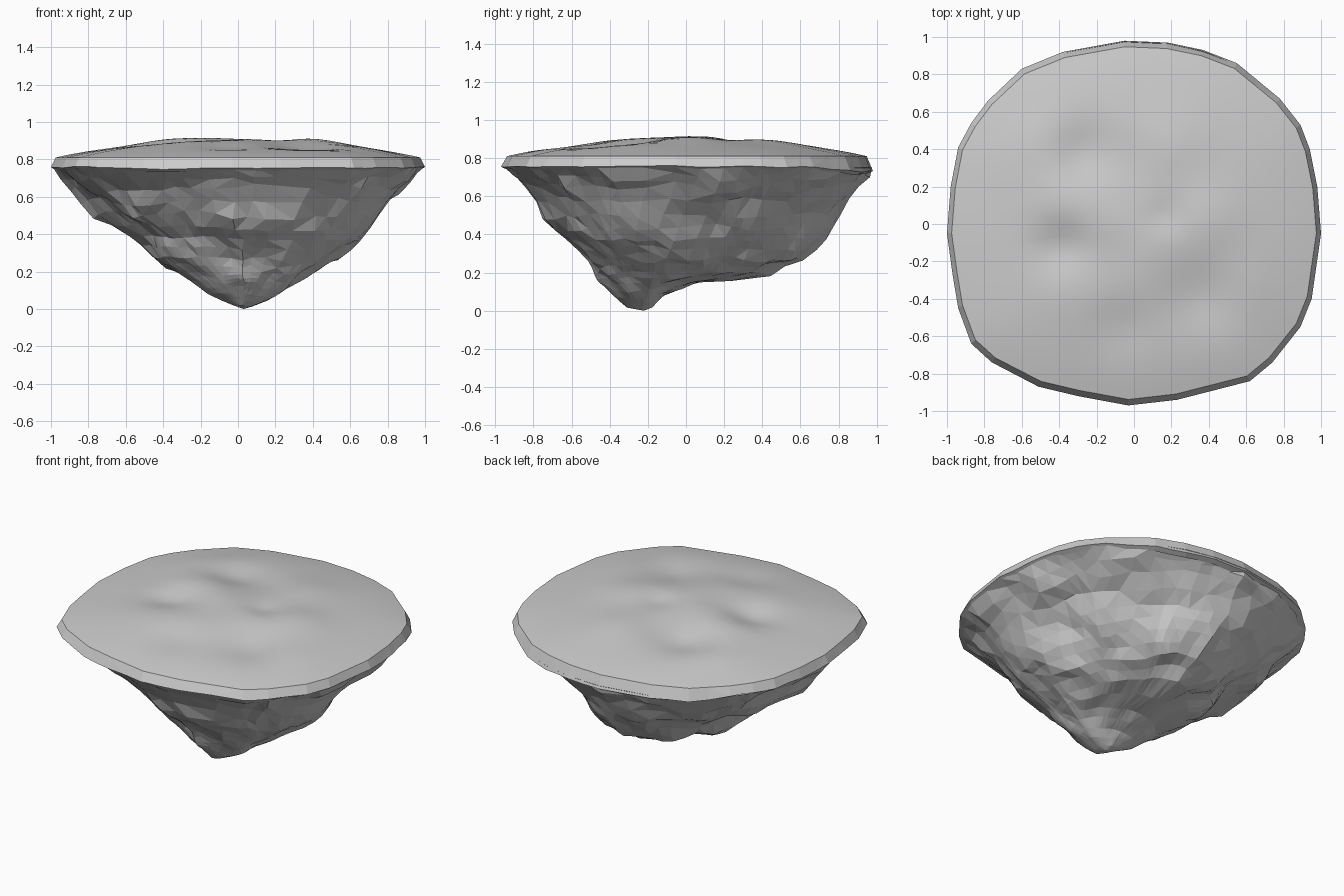
import bpy, bmesh, math
from mathutils import Vector, noise

if "Cube" in bpy.data.objects:
    bpy.data.objects.remove(bpy.data.objects["Cube"], do_unlink=True)

stone = bpy.data.materials.new("stone grey")
stone.use_nodes = True
stone.diffuse_color = (0.6, 0.6, 0.6, 1)
stone.node_tree.nodes["Principled BSDF"].inputs["Base Color"].default_value = (0.6, 0.6, 0.6, 1)

# Plan outline of the slab, counter-clockwise from +x
OUTLINE = [(1, -.05), (.98, .2), (.94, .4), (.89, .53), (.78, .67), (.55, .86), (.37, .93),
           (.18, .97), (-.05, .98), (-.38, .92), (-.6, .83), (-.78, .66), (-.87, .54),
           (-.94, .41), (-.98, .2), (-1, -.05), (-.97, -.27), (-.94, -.45), (-.87, -.64),
           (-.76, -.74), (-.51, -.87), (-.3, -.92), (-.03, -.97), (.23, -.94), (.62, -.84),
           (.74, -.74), (.89, -.55), (.95, -.4)]
# Rock sections: height, left, right, front and back reach
SECTIONS = [(.75, -.985, .985, -.955, .97), (.65, -.88, .89, -.85, .91),
            (.5, -.77, .755, -.75, .82), (.38, -.57, .66, -.63, .73),
            (.27, -.47, .55, -.53, .63), (.2, -.34, .42, -.48, .45),
            (.15, -.26, .33, -.45, .06), (.08, -.17, .22, -.39, -.1),
            (.015, -.03, .08, -.31, -.17)]
# Top swells: x, y, radius, height
SWELLS = [(-.35, .1, .2, .03), (-.12, 0, .17, .02), (.1, -.1, .17, .015), (.4, .02, .2, .03),
          (.17, .04, .1, -.015), (-.27, .38, .15, -.035), (-.5, .45, .2, .015),
          (.2, .42, .2, .02), (-.02, .35, .14, -.01), (-.4, -.12, .14, -.035),
          (-.3, -.36, .2, .015), (-.02, -.32, .2, .015), (.35, -.4, .18, -.03),
          (-.05, -.55, .15, -.015), (.6, -.3, .2, .01)]


def refine(points):
    """Insert a midpoint after each point."""
    out = []
    for a, b in zip(points, points[1:] + points[:1]):
        out += [Vector(a), (Vector(a) + Vector(b)) / 2]
    return out


def loft(name, rings, end=None, flip=False):
    """Skin closed rings of points, optionally ending in a single point."""
    bm = bmesh.new()
    loops = [[bm.verts.new(p) for p in ring] for ring in rings]
    for lower, upper in zip(loops, loops[1:]):
        for i in range(len(lower)):
            j = (i + 1) % len(lower)
            bm.faces.new((lower[i], lower[j], upper[j], upper[i]))
    if end:
        tip = bm.verts.new(end)
        last = loops[-1]
        for i in range(len(last)):
            bm.faces.new((last[i], last[(i + 1) % len(last)], tip))
    if flip:
        bmesh.ops.reverse_faces(bm, faces=bm.faces)
    bmesh.ops.triangulate(bm, faces=bm.faces)
    mesh = bpy.data.meshes.new(name)
    bm.to_mesh(mesh)
    bm.free()
    mesh.materials.append(stone)
    obj = bpy.data.objects.new(name, mesh)
    bpy.context.collection.objects.link(obj)
    return obj


def top_point(p, s):
    x, y = p.x * s * .975, p.y * s * .967
    fade = min(1, (1 - s) * 4)
    z = .81 + .075 * (1 - s ** 3)
    for cx, cy, r, h in SWELLS:
        z += fade * h * math.exp(-((x - cx) ** 2 + (y - cy) ** 2) / r ** 2)
    return Vector((x, y, z))


outline = refine(OUTLINE)

# Rolling top surface
top = loft("top_surface", [[top_point(p, 1 - k / 18) for p in outline] for k in range(18)],
           top_point(outline[0], 0))
for poly in top.data.polygons:
    poly.use_smooth = True

# Bevelled slab edge with an uneven lower lip
lip = [Vector((p.x, p.y, .757 - .03 * max(0, p.y) ** 3 + .015 * noise.noise(Vector((p.x * 4, p.y * 4, 0)))))
       for p in outline]
loft("slab_rim", [[Vector((p.x * .97, p.y * .965, v.z - .015)) for p, v in zip(outline, lip)],
                  lip, [top_point(p, 1) for p in outline]])


# Craggy underside, tapering to an off-centre point with a keel towards the back
def rock_ring(section, strength):
    z, left, right, front, back = section
    depth = 1 - z / .75
    cx, cy = (left + right) / 2, -.23 * depth
    ring = []
    for p in outline:
        # two opposite corners are pinched in, more so lower down
        corner = 2 * p.x * p.y
        pinch = 1 - min(1, depth * 6) * (.07 + .13 * depth) * max(corner, -.4 * corner)
        reach = back - cy if p.y > 0 else cy - front
        q = Vector((cx + pinch * p.x * (right - left) / 2, cy + pinch * p.y * reach / .975, z))
        n = noise.noise_vector(q * 4) + .6 * noise.noise_vector(q * 9)
        ring.append(q + n * strength)
    return ring


rings = []
for k, (a, b) in enumerate(zip(SECTIONS, SECTIONS[1:])):
    for t in (0, .5):
        mix = [u + (v - u) * t for u, v in zip(a, b)]
        size = mix[2] - mix[1]
        rings.append(rock_ring(mix, 0 if k + t == 0 else .012 + .026 * min(1, size)))
rings.append(rock_ring(SECTIONS[-1], .01))
loft("rock_underside", rings, Vector((.03, -.22, 0)), flip=True)
